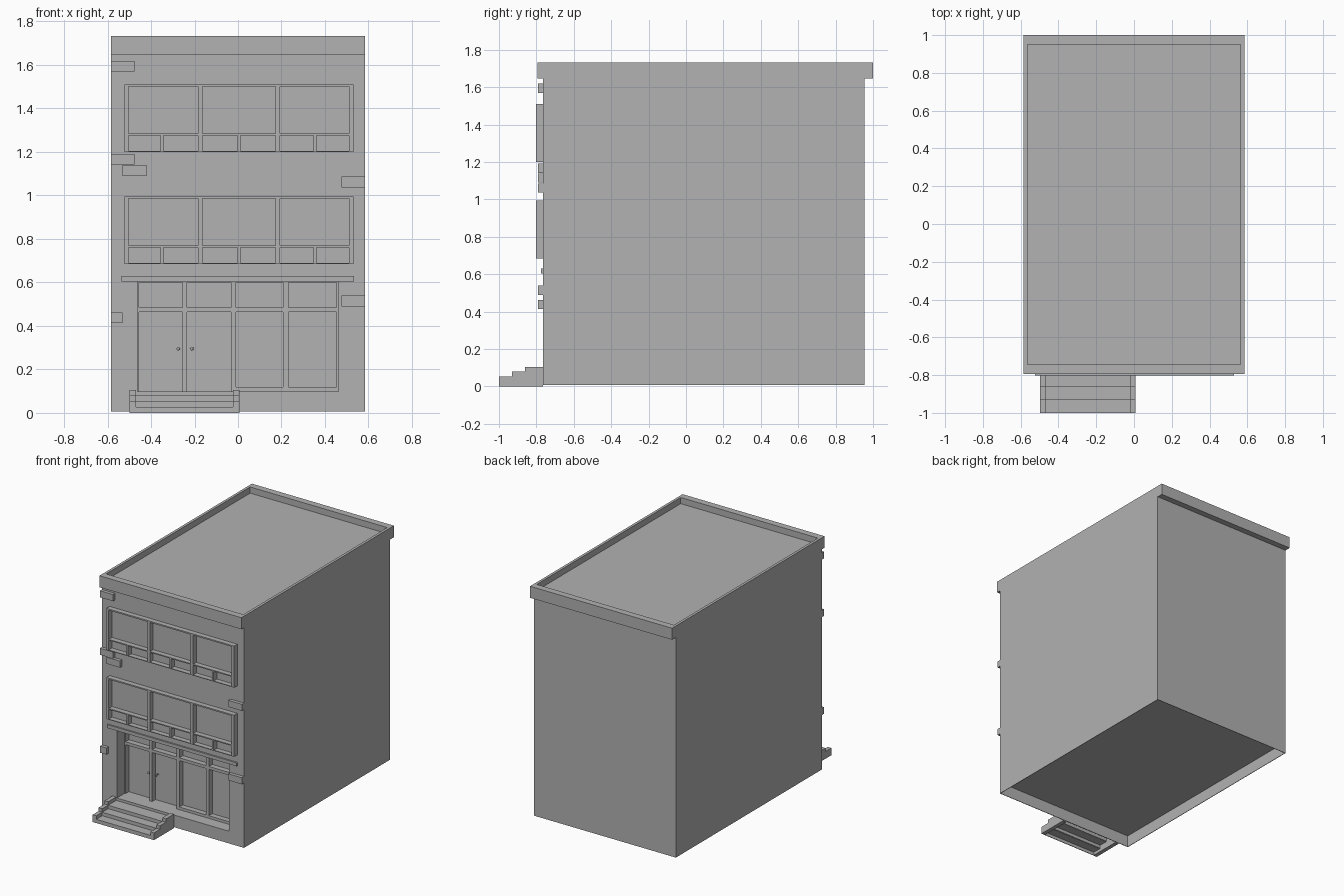
import bpy, bmesh
from mathutils import Matrix

if "Cube" in bpy.data.objects:
    bpy.data.objects.remove(bpy.data.objects["Cube"])

grey = bpy.data.materials.new("plain_grey")
grey.use_nodes = True
grey.diffuse_color = (0.445, 0.445, 0.445, 1)
grey.node_tree.nodes["Principled BSDF"].inputs["Base Color"].default_value = grey.diffuse_color

WALL = -0.765      # front wall plane
FLOOR = 0.098      # ground floor level
W = 0.585          # half width


def finish(name, bm):
    bmesh.ops.recalc_face_normals(bm, faces=bm.faces)
    mesh = bpy.data.meshes.new(name)
    bm.to_mesh(mesh)
    bm.free()
    mesh.materials.append(grey)
    ob = bpy.data.objects.new(name, mesh)
    bpy.context.collection.objects.link(ob)
    return ob


def boxes(name, items):
    """One object from boxes given as (x0, x1, y0, y1, z0, z1)."""
    bm = bmesh.new()
    for x0, x1, y0, y1, z0, z1 in items:
        place = (Matrix.Translation(((x0 + x1) / 2, (y0 + y1) / 2, (z0 + z1) / 2))
                 @ Matrix.Diagonal((x1 - x0, y1 - y0, z1 - z0, 1)))
        bmesh.ops.create_cube(bm, size=1, matrix=place)
    return finish(name, bm)


def carve(ob, *cuts):
    """Cut boxes out of an object and bake the result."""
    for cut in cuts:
        cutter = boxes("cutter", [cut])
        cutter.hide_render = True
        mod = ob.modifiers.new("cut", 'BOOLEAN')
        mod.operation = 'DIFFERENCE'
        mod.solver = 'EXACT'
        mod.object = cutter
        bpy.context.view_layer.objects.active = ob
        bpy.ops.object.modifier_apply(modifier=mod.name)
        bpy.data.objects.remove(cutter)


# Main block with the recessed shop front and hollow underside
body = boxes("building_body", [(-W, W, WALL, 0.955, 0.007, 1.647)])
carve(body,
      (-0.463, 0.463, -0.9, -0.635, FLOOR, 0.605),
      (-W + 0.004, W - 0.004, WALL + 0.004, 0.951, -0.1, FLOOR - 0.004))

# Parapet ring and sunken roof
parapet = boxes("parapet", [(-W, W, -0.795, 1.0, 1.647, 1.733)])
carve(parapet, (-0.565, 0.565, -0.745, 0.95, 1.687, 1.9))


# Upper windows: three tall lights, each over two small ones
def window(name, z0):
    left, right, top, mid = -0.523, 0.53, z0 + 0.31, z0 + 0.08
    front, back = -0.803, WALL + 0.002
    bars = [(left, right, front, back, top - 0.01, top),
            (left, right, front, back, mid - 0.004, mid + 0.004),
            (left, right, front, back, z0, z0 + 0.005)]
    bars += [(x - 0.01, x + 0.01, front, back, z0, top)
             for x in (left + 0.01, -0.174, 0.182, right - 0.01)]
    bars += [(x - 0.007, x + 0.007, front, back, z0, mid)
             for x in (-0.35, 0.004, 0.355)]
    boxes(name, bars)


window("first_floor_window", 0.685)
window("second_floor_window", 1.2)

# Shop front frame set back in the opening
fy, by = -0.675, -0.633
frame = [(x0, x1, fy, by, FLOOR, 0.605) for x0, x1 in (
    (-0.463, -0.455), (-0.255, -0.235), (-0.033, -0.01), (0.208, 0.233), (0.453, 0.463))]
frame += [(-0.463, 0.463, fy, by, z0, z1) for z0, z1 in ((0.463, 0.485), (0.6, 0.605))]
frame.append((-0.01, 0.463, fy, by, FLOOR, 0.118))
boxes("shop_front_frame", frame)

# Door knobs
for side, x in (("right", -0.275), ("left", -0.212)):
    bm = bmesh.new()
    bmesh.ops.create_uvsphere(bm, u_segments=12, v_segments=8, radius=0.008,
                              matrix=Matrix.Translation((x, by - 0.028, 0.295)))
    bmesh.ops.create_cone(bm, cap_ends=True, segments=10, radius1=0.004, radius2=0.004,
                          depth=0.03, matrix=Matrix.Translation((x, by - 0.013, 0.295))
                          @ Matrix.Rotation(1.5708, 4, 'X'))
    finish(side + "_door_knob", bm)

# Ledge over the shop front
boxes("shop_ledge", [(-0.535, 0.533, -0.776, WALL + 0.002, 0.605, 0.63)])

# Raised stone blocks on the facade
blocks = ((-W, -0.477, 1.57), (-W, -0.477, 1.142), (-0.53, -0.42, 1.09),
          (0.475, W, 1.037), (0.475, W, 0.49), (-W, -0.53, 0.413))
boxes("facade_blocks", [(a, b, -0.79, WALL + 0.002, z, z + 0.049) for a, b, z in blocks])

# Entrance steps: stepped side walls with thin treads and risers between
steps = ((-1.0, 0.054), (-0.93, 0.08), (-0.86, 0.105))
ends = (-0.93, -0.86, WALL)
for side, x0 in (("right", -0.498), ("left", -0.022)):
    profile = [(WALL, 0), (-1.0, 0)]
    for (y, z), end in zip(steps, ends):
        profile += [(y, z), (end, z)]
    bm = bmesh.new()
    face = bm.faces.new([bm.verts.new((x0, y, z)) for y, z in profile])
    out = bmesh.ops.extrude_face_region(bm, geom=[face])
    bmesh.ops.translate(bm, vec=(0.03, 0, 0),
                        verts=[g for g in out["geom"] if isinstance(g, bmesh.types.BMVert)])
    finish(side + "_step_wall", bm)

treads = []
for (y, z), end in zip(steps, ends):
    top = z - 0.026
    treads.append((-0.468, -0.022, y, end, top - 0.004, top))
    treads.append((-0.468, -0.022, y, y + 0.004, max(top - 0.028, 0), top - 0.004))
boxes("step_treads", treads)
